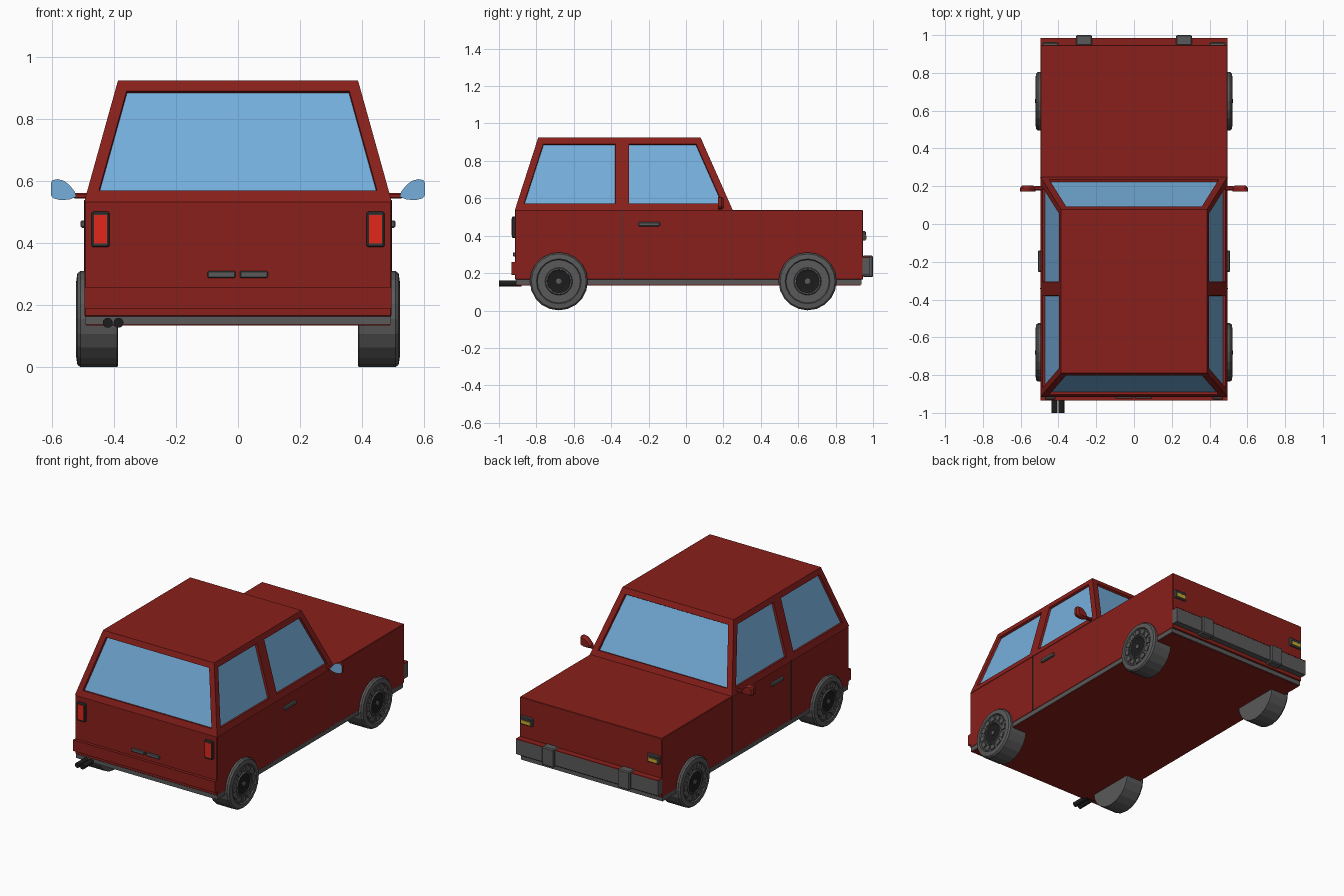
import bpy, bmesh, math
from mathutils import Vector, Matrix

if "Cube" in bpy.data.objects:
    bpy.data.objects.remove(bpy.data.objects["Cube"])


def material(name, rgb):
    m = bpy.data.materials.new(name)
    m.diffuse_color = (*rgb, 1)
    m.use_nodes = True
    m.node_tree.nodes["Principled BSDF"].inputs["Base Color"].default_value = m.diffuse_color
    return m


RED = material("red_paint", (0.25, 0.014, 0.011))
BLUE = material("glass_blue", (0.18, 0.43, 0.72))
LENS = material("lens_red", (0.75, 0.02, 0.01))
AMBER = material("lens_yellow", (0.6, 0.4, 0.03))
BLACK = material("black", (0.012, 0.012, 0.012))
GREY = material("trim_grey", (0.1, 0.1, 0.1))
DARK = material("dark_frame", (0.04, 0.04, 0.04))


def finish(bm, name, mats, mirror=False):
    bmesh.ops.recalc_face_normals(bm, faces=bm.faces[:])
    me = bpy.data.meshes.new(name)
    bm.to_mesh(me)
    bm.free()
    for m in mats:
        me.materials.append(m)
    ob = bpy.data.objects.new(name, me)
    bpy.context.collection.objects.link(ob)
    if mirror:
        ob.modifiers.new("mirror", "MIRROR").use_axis[0] = True
    return ob


def box(name, x, y, z, mat, mirror=False, bevel=0):
    """Box from (low, high) ranges on each axis."""
    bm = bmesh.new()
    bmesh.ops.create_cube(bm, size=1)
    for v in bm.verts:
        v.co = Vector([a[0] + (c + 0.5) * (a[1] - a[0]) for a, c in zip((x, y, z), v.co)])
    if bevel:
        bmesh.ops.bevel(bm, geom=bm.edges[:], offset=bevel, segments=1, affect='EDGES')
    return finish(bm, name, [mat], mirror)


def lathe_x(name, profile, y, z, sides, mat, smooth=True):
    """Spin (x, radius) points about an axis along x, mirrored to both sides."""
    bm = bmesh.new()
    rings = [[bm.verts.new((x, y + r * math.cos(2 * math.pi * i / sides),
                            z + r * math.sin(2 * math.pi * i / sides)))
              for i in range(sides)] for x, r in profile]
    for a, b in zip(rings, rings[1:]):
        for i in range(sides):
            j = (i + 1) % sides
            bm.faces.new((a[i], a[j], b[j], b[i]))
    bm.faces.new(rings[0])
    bm.faces.new(rings[-1])
    return finish(bm, name, [mat], True)


# Lower body, sill and floor
box("body", (-0.495, 0.495), (-0.915, 0.947), (0.165, 0.537), RED, bevel=0.003)
box("sill", (-0.493, 0.493), (-0.91, 0.938), (0.138, 0.166), GREY)
box("floor", (-0.49, 0.49), (-0.905, 0.933), (0.135, 0.145), RED)

# Cabin: tapered shell, each window inset from its wall and recessed
bm = bmesh.new()
base = [bm.verts.new((s * 0.495, y, 0.537)) for s in (-1, 1) for y in (-0.915, -0.342, 0.25)]
roof = [bm.verts.new((s * 0.387, y, 0.925)) for s in (-1, 1) for y in (-0.79, -0.342, 0.078)]
walls = [bm.faces.new((base[a], base[b], roof[b], roof[a]))
         for a, b in ((0, 1), (1, 2), (2, 5), (5, 4), (4, 3), (3, 0))]
for ring in (base, roof):
    bm.faces.new([ring[i] for i in (0, 1, 2, 5, 4, 3)])
bmesh.ops.recalc_face_normals(bm, faces=bm.faces[:])
bmesh.ops.inset_individual(bm, faces=walls, thickness=0.036, use_even_offset=True)
bmesh.ops.inset_individual(bm, faces=walls, thickness=0.002, depth=-0.014, use_even_offset=True)
for f in walls:
    f.material_index = 1
finish(bm, "cabin", [RED, BLUE])

# Door seams and handles
for y in (-0.342, 0.245):
    box("door_seam", (0.49, 0.4965), (y - 0.002, y + 0.002), (0.166, 0.54), DARK, True)
box("door_handle", (0.49, 0.508), (-0.255, -0.14), (0.45, 0.474), GREY, True, 0.005)

# Rear bumper, tailgate handles and tail lights
box("rear_bumper", (-0.495, 0.495), (-0.934, -0.91), (0.19, 0.26), RED)
for x in (-0.098, 0.006):
    box("tailgate_handle", (x, x + 0.09), (-0.925, -0.91), (0.289, 0.311), GREY, bevel=0.003)
box("tail_light_frame", (0.415, 0.472), (-0.93, -0.91), (0.388, 0.502), DARK, True, 0.004)
box("tail_light_lens", (0.423, 0.464), (-0.933, -0.92), (0.4, 0.492), LENS, True)

# Front bumper with red top and two over-riders
box("front_bumper", (-0.495, 0.495), (0.94, 0.985), (0.19, 0.282), GREY)
box("bumper_top", (-0.495, 0.495), (0.94, 0.986), (0.282, 0.287), RED)
box("over_rider", (0.222, 0.307), (0.945, 1.0), (0.178, 0.294), GREY, True, 0.006)

# Headlights
box("headlight_frame", (0.4, 0.485), (0.94, 0.96), (0.373, 0.425), GREY, True, 0.004)
box("headlight_lens", (0.412, 0.473), (0.95, 0.964), (0.38, 0.402), AMBER, True)
box("headlight_upper", (0.412, 0.473), (0.95, 0.962), (0.404, 0.419), DARK, True)

# Side mirrors: rounded shell with glass on the rear face, plus arm
outline = [(0.521, 0.55), (0.526, 0.567), (0.545, 0.59), (0.562, 0.602), (0.582, 0.607),
           (0.597, 0.604), (0.603, 0.595), (0.603, 0.555), (0.595, 0.545), (0.575, 0.54),
           (0.545, 0.541)]
bm = bmesh.new()
glass = bm.faces.new([bm.verts.new((x, 0.172, z)) for x, z in outline])
glass.material_index = 1
centre = Vector((0.565, 0, 0.572))
prev = list(glass.verts)
for y, s in ((0.19, 1), (0.203, 0.75)):
    ring = [bm.verts.new((centre.x + (x - centre.x) * s, y, centre.z + (z - centre.z) * s))
            for x, z in outline]
    for i in range(len(ring)):
        j = (i + 1) % len(ring)
        bm.faces.new((prev[i], prev[j], ring[j], ring[i]))
    prev = ring
bm.faces.new(prev)
finish(bm, "side_mirror", [RED, BLUE], True)
box("mirror_arm", (0.47, 0.53), (0.178, 0.2), (0.544, 0.562), RED, True, 0.004)

# Wheels: tyre, ring of raised blocks, dark hub and cap
for y in (-0.68, 0.65):
    z = 0.156
    lathe_x("tyre", [(0.387, 0.15), (0.39, 0.155), (0.508, 0.155), (0.518, 0.147),
                     (0.522, 0.12), (0.514, 0.115), (0.514, 0.074), (0.522, 0.07),
                     (0.522, 0.063), (0.512, 0.06)], y, z, 20, GREY)
    lathe_x("hub", [(0.5, 0.062), (0.517, 0.062), (0.514, 0.045), (0.514, 0.02)], y, z, 20, BLACK)
    lathe_x("hub_cap", [(0.51, 0.015), (0.521, 0.015), (0.523, 0.01)], y, z, 12, GREY)
    bm = bmesh.new()
    for i in range(12):
        spin = Matrix.Translation((0.516, y, z)) @ Matrix.Rotation(i * math.pi / 6, 4, 'X')
        bmesh.ops.create_cube(bm, size=1, matrix=spin @ Matrix.Translation((0, 0, 0.094))
                              @ Matrix.Diagonal((0.01, 0.033, 0.03, 1)))
    finish(bm, "rim_blocks", [GREY], True)

# Twin exhaust pipes
bm = bmesh.new()
for x in (-0.42, -0.385):
    bmesh.ops.create_cone(bm, cap_ends=True, segments=16, radius1=0.016, radius2=0.016, depth=0.12,
                          matrix=Matrix.Translation((x, -0.94, 0.144)) @ Matrix.Rotation(math.pi / 2, 4, 'X'))
finish(bm, "exhaust_pipes", [BLACK])
